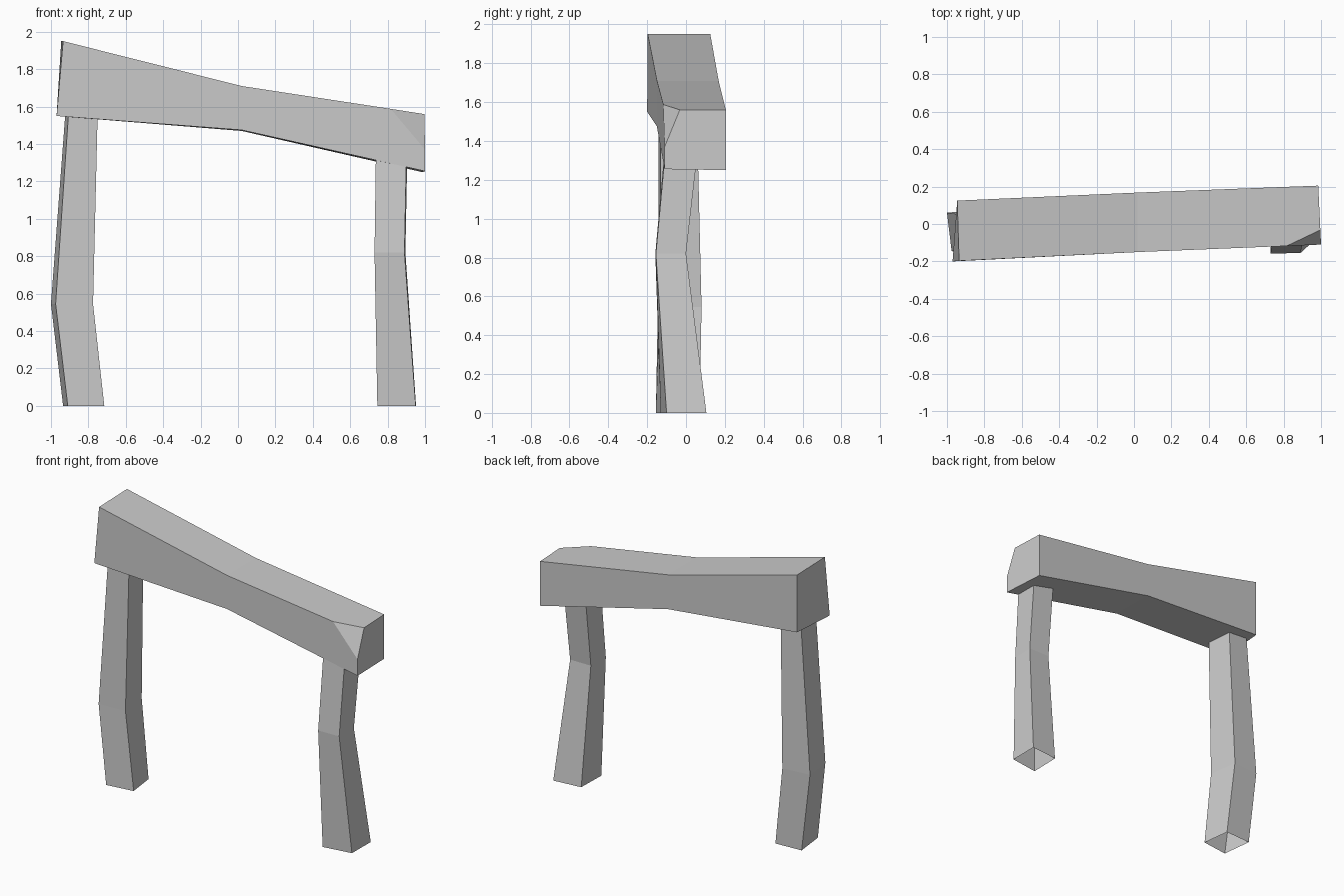
import bpy
import bmesh
from mathutils import Vector

if "Cube" in bpy.data.objects:
    bpy.data.objects.remove(bpy.data.objects["Cube"])


def loft(name, rings, cap_start=True, cap_end=True, cut=None):
    """Join four-point rings into a flat-faced bar; cut = three points of a plane."""
    bm = bmesh.new()
    loops = [[bm.verts.new(p) for p in ring] for ring in rings]
    for a, b in zip(loops, loops[1:]):
        for i in range(4):
            j = (i + 1) % 4
            bm.faces.new((a[i], a[j], b[j], b[i]))
    if cap_start:
        bm.faces.new(loops[0])
    if cap_end:
        bm.faces.new(loops[-1])
    if cut:
        a, b, c = map(Vector, cut)
        bmesh.ops.bisect_plane(bm, geom=bm.verts[:] + bm.edges[:] + bm.faces[:],
                               plane_co=a, plane_no=(c - a).cross(b - a),
                               clear_outer=True)
        bmesh.ops.holes_fill(bm, edges=[e for e in bm.edges if e.is_boundary])
    bmesh.ops.recalc_face_normals(bm, faces=bm.faces[:])
    mesh = bpy.data.meshes.new(name)
    bm.to_mesh(mesh)
    bm.free()
    obj = bpy.data.objects.new(name, mesh)
    bpy.context.collection.objects.link(obj)
    return obj


def leg(name, sections):
    """Crooked post, open at the bottom; each section is z and four (x, y) corners."""
    loft(name, [[(x, y, z) for x, y in pts] for z, pts in sections],
         cap_start=False)


# Sagging lintel: rings run front bottom, back bottom, back top, front top
loft("lintel", [
    [(-0.97, -0.20, 1.55), (-0.945, 0.125, 1.55), (-0.945, 0.125, 1.95), (-0.935, -0.197, 1.95)],
    [(0.02, -0.15, 1.475), (0.02, 0.168, 1.47), (0.02, 0.168, 1.71), (0.02, -0.15, 1.71)],
    [(1.0, -0.11, 1.255), (0.985, 0.205, 1.25), (0.985, 0.205, 1.56), (1.0, -0.11, 1.56)],
], cut=[(0.81, -0.12, 1.59), (1.0, -0.03, 1.56), (1.0, -0.11, 1.37)])

# Left post: corners run front left, front right, back right, back left
leg("left_post", [
    (0.0, [(-0.91, -0.155), (-0.715, -0.13), (-0.74, 0.07), (-0.935, 0.06)]),
    (0.545, [(-0.975, -0.145), (-0.775, -0.135), (-0.80, 0.08), (-1.0, 0.06)]),
    (1.58, [(-0.905, -0.14), (-0.75, -0.13), (-0.77, 0.055), (-0.922, 0.05)]),
])

# Right post
leg("right_post", [
    (0.0, [(0.745, -0.13), (0.95, -0.10), (0.952, 0.105), (0.75, 0.085)]),
    (0.82, [(0.73, -0.158), (0.89, -0.155), (0.895, 0.0), (0.735, 0.0)]),
    (1.33, [(0.737, -0.112), (0.90, -0.108), (0.905, 0.058), (0.74, 0.055)]),
])
